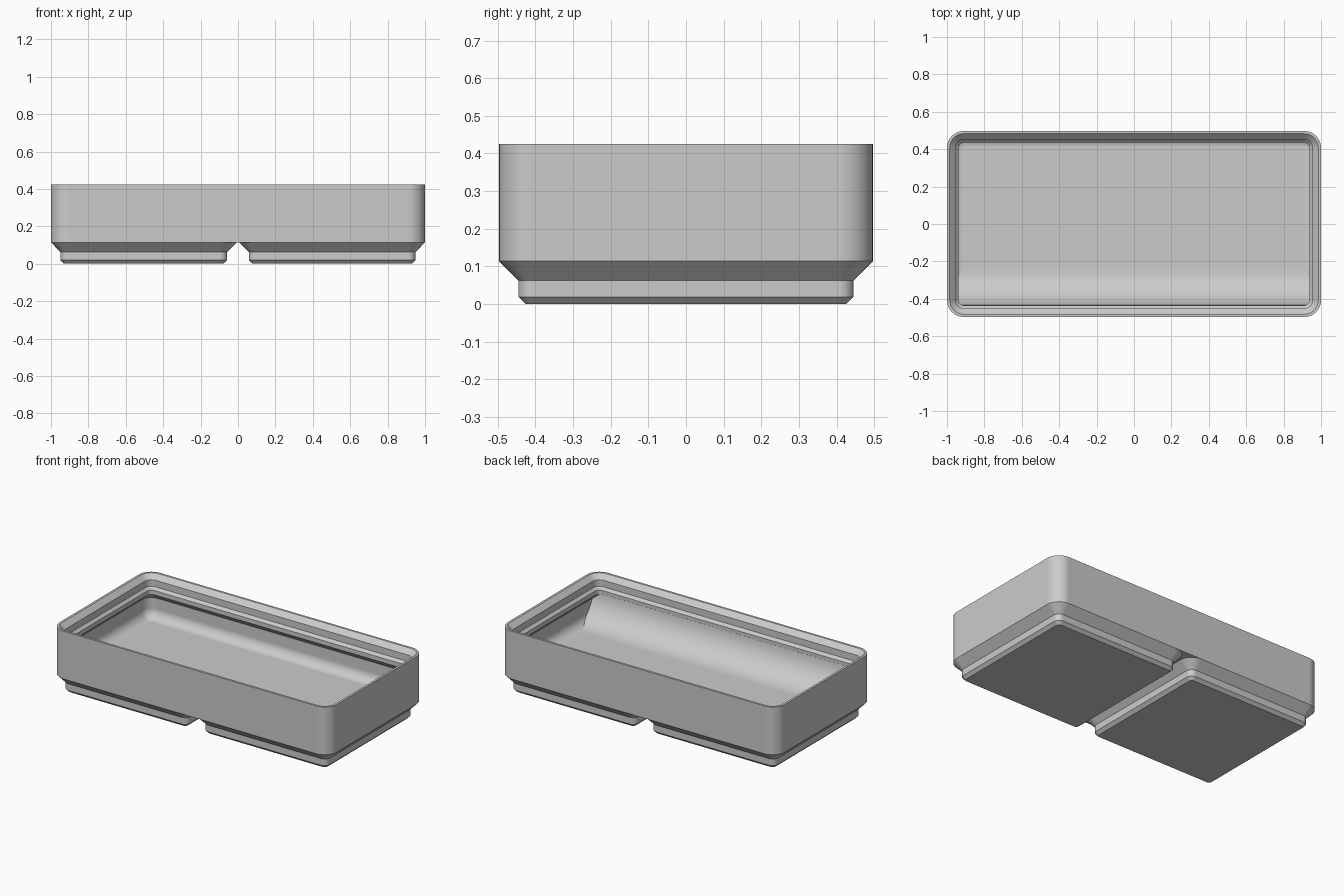
import bpy, bmesh
from math import sin, cos, pi, radians

cube = bpy.data.objects.get("Cube")
if cube:
    bpy.data.objects.remove(cube, do_unlink=True)

grey = bpy.data.materials.new("plain grey")
grey.use_nodes = True
GREY = (0.6, 0.6, 0.6, 1)
grey.diffuse_color = GREY
grey.node_tree.nodes["Principled BSDF"].inputs["Base Color"].default_value = GREY

HALF_X, HALF_Y, CORNER = 1.0, 0.497, 0.09
BASE, FLOOR, TOP = 0.114, 0.136, 0.425
WALL, LIP = 0.023, 0.062
STEPS = 8


def finish(bm, name):
    """Turn a bmesh into a smooth-shaded object with crisp edges."""
    bmesh.ops.recalc_face_normals(bm, faces=bm.faces)
    mesh = bpy.data.meshes.new(name)
    bm.to_mesh(mesh)
    bm.free()
    mesh.materials.append(grey)
    obj = bpy.data.objects.new(name, mesh)
    bpy.context.collection.objects.link(obj)
    bpy.ops.object.select_all(action="DESELECT")
    obj.select_set(True)
    bpy.context.view_layer.objects.active = obj
    bpy.ops.object.shade_smooth_by_angle(angle=radians(30))
    weighted = obj.modifiers.new("even shading", "WEIGHTED_NORMAL")
    weighted.keep_sharp = True


def rounded_ring(bm, cx, hx, hy, inset, z):
    """One rounded rectangle, pulled in from the full outline by inset."""
    r = max(CORNER - inset, 0.001)
    ring = []
    for quarter, (sx, sy) in enumerate(((1, 1), (-1, 1), (-1, -1), (1, -1))):
        for i in range(STEPS + 1):
            a = (quarter + i / STEPS) * pi / 2
            ring.append(bm.verts.new((cx + sx * (hx - inset - r) + r * cos(a),
                                      sy * (hy - inset - r) + r * sin(a), z)))
    return ring


def loft(name, cx, hx, hy, profile, cap_end):
    """Skin a list of (inset, z) outlines, capping the first and maybe the last."""
    bm = bmesh.new()
    rings = [rounded_ring(bm, cx, hx, hy, inset, z) for inset, z in profile]
    for lower, upper in zip(rings, rings[1:]):
        for i in range(len(lower)):
            j = (i + 1) % len(lower)
            bm.faces.new((lower[i], lower[j], upper[j], upper[i]))
    bm.faces.new(rings[0])
    if cap_end:
        bm.faces.new(rings[-1])
    finish(bm, name)


# Tray: outer wall, stepped stacking lip, inner wall, rounded floor edge
fillet = 0.062
tray = [(0, BASE), (0, TOP), (0.0144, TOP), (0.0455, 0.394), (0.0455, 0.351),
        (LIP, 0.334), (LIP, 0.306), (WALL, 0.267)]
for i in range(STEPS + 1):
    a = i / STEPS * pi / 2
    tray.append((WALL + fillet * (1 - cos(a)), FLOOR + fillet * (1 - sin(a))))
loft("tray", 0, HALF_X, HALF_Y, tray, True)

# Two stepped feet
foot = [(0.0707, 0), (0.0515, 0.019), (0.0515, 0.062), (0, BASE)]
for side, name in ((1, "left_foot"), (-1, "right_foot")):
    loft(name, side * 0.503, HALF_Y, HALF_Y, foot, False)

# Curved scoop along the inside of the front wall
radius = 0.192
front = -HALF_Y + LIP
section = [(-0.46, FLOOR - 0.01), (front + radius, FLOOR - 0.01)]
for i in range(17):
    a = i / 16 * radians(85)
    section.append((front + radius * (1 - sin(a)), FLOOR + radius * (1 - cos(a))))
section.append((-0.46, section[-1][1]))
bm = bmesh.new()
end = bm.faces.new([bm.verts.new((-0.975, y, z)) for y, z in section])
sweep = bmesh.ops.extrude_face_region(bm, geom=[end], use_keep_orig=True)
moved = [v for v in sweep["geom"] if isinstance(v, bmesh.types.BMVert)]
bmesh.ops.translate(bm, verts=moved, vec=(1.95, 0, 0))
finish(bm, "front_scoop")
